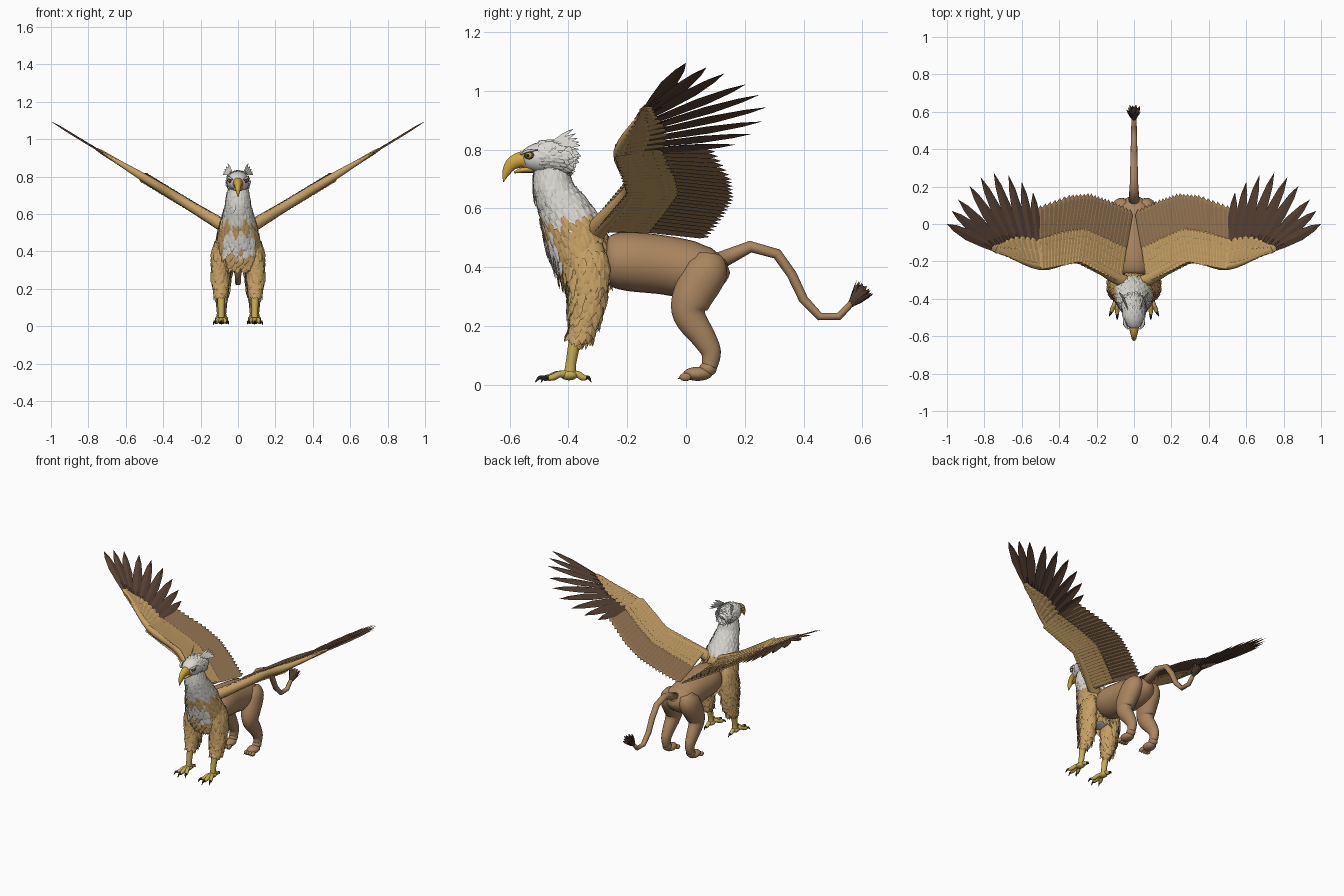
import bpy, bmesh, math, random
from mathutils import Vector as V, Matrix

random.seed(4)
cube = bpy.data.objects.get("Cube")
if cube:
    bpy.data.objects.remove(cube)


def material(name, rgb):
    m = bpy.data.materials.new(name)
    m.use_nodes = True
    m.diffuse_color = (*rgb, 1)
    m.node_tree.nodes["Principled BSDF"].inputs["Base Color"].default_value = (*rgb, 1)
    return m


FUR = material("lion brown", (.40, .235, .115))
WHITE = material("feather white", (.72, .70, .65))
TAN = material("feather tan", (.56, .35, .13))
BROWN = material("flight feather brown", (.32, .19, .09))
DARK = material("dark brown", (.10, .055, .035))
YELLOW = material("leg yellow", (.58, .42, .09))
GOLD = material("beak gold", (.66, .39, .05))
BLACK = material("claw black", (.02, .017, .016))


def finish(name, bm, mats, mirror=False, smooth=False):
    if smooth:
        bmesh.ops.recalc_face_normals(bm, faces=bm.faces)
    me = bpy.data.meshes.new(name)
    for f in bm.faces:
        f.smooth = smooth
    bm.to_mesh(me)
    bm.free()
    for m in mats:
        me.materials.append(m)
    ob = bpy.data.objects.new(name, me)
    bpy.context.collection.objects.link(ob)
    if mirror:
        ob.modifiers.new("mirror", 'MIRROR').use_mirror_merge = False


# Stations are (x, y, z, radius a, radius b), joined by a smooth curve
def sample(st, t):
    t = min(max(t, 0), 1) * (len(st) - 1)
    i = min(int(t), len(st) - 2)
    u = t - i
    a, b, c, d = (st[min(max(k, 0), len(st) - 1)] for k in range(i - 1, i + 3))
    return [.5 * (2 * q + (r - p) * u + (2 * p - 5 * q + 4 * r - s) * u * u
                  + (3 * q - p - 3 * r + s) * u ** 3) for p, q, r, s in zip(a, b, c, d)]


def ring_point(st, t, angle, ref=V((1, 0, 0))):
    s = sample(st, t)
    tan = (V(sample(st, t + .02)[:3]) - V(sample(st, t - .02)[:3])).normalized()
    u = (ref - tan * ref.dot(tan)).normalized()
    w = tan.cross(u)
    ra, rb = max(s[3], .001), max(s[4], .001)
    off = u * ra * math.cos(angle) + w * rb * math.sin(angle)
    out = (u * math.cos(angle) / ra + w * math.sin(angle) / rb).normalized()
    return V(s[:3]) + off, tan, out


def tube(name, st, mats, mirror=False, sides=20, steps=None, ref=V((1, 0, 0)), rule=None, bm=None):
    own = bm is None
    bm = bm or bmesh.new()
    steps = steps or 5 * (len(st) - 1)
    rings = [[bm.verts.new(ring_point(st, i / steps, math.tau * k / sides, ref)[0])
              for k in range(sides)] for i in range(steps + 1)]
    for a, b in zip(rings, rings[1:]):
        for k in range(sides):
            f = bm.faces.new((a[k], a[k - 1], b[k - 1], b[k]))
            if rule:
                f.material_index = rule(f.calc_center_median())
    bm.faces.new(rings[0])
    bm.faces.new(rings[-1][::-1])
    if own:
        finish(name, bm, mats, mirror, True)


def ball(name, co, r, mat, mirror=True):
    bm = bmesh.new()
    bmesh.ops.create_uvsphere(bm, u_segments=16, v_segments=10, radius=1,
                              matrix=Matrix.Translation(co) @ Matrix.Diagonal((*r, 1)))
    finish(name, bm, [mat], mirror, True)


VANE = ((0, .4), (.35, 1), (.75, .8))
LANCE = ((0, .4), (.3, .8), (.6, 1), (.85, .6))
BLUNT = ((0, .6), (.5, 1), (.92, .9))


# A feather is a folded blade: two edges, a raised quill line and a point
def feather(bm, root, d, n, length, width, index=0, shape=VANE):
    d = d.normalized()
    s = d.cross(n).normalized()
    n = s.cross(d)
    rows = [[bm.verts.new(root + d * length * t + s * width * w * k / 2 + n * width * .1 * (k == 0))
             for k in (-1, 0, 1)] for t, w in shape]
    tip = bm.verts.new(root + d * length)
    faces = [(a[k], a[k + 1], b[k + 1], b[k]) for a, b in zip(rows, rows[1:]) for k in (0, 1)]
    faces += [(rows[-1][k], rows[-1][k + 1], tip) for k in (0, 1)]
    for f in faces:
        bm.faces.new(f).material_index = index


def cover(name, st, mats, rows, count, length, width, t0=0, t1=1, rule=None, mirror=False, flare=.15):
    bm = bmesh.new()
    for i in range(rows):
        for k in range(count):
            p, tan, out = ring_point(st, t0 + (t1 - t0) * i / (rows - 1), math.tau * (k + i % 2 / 2) / count)
            side = tan.cross(out)
            d = tan + out * random.uniform(.3, 1.3) * flare + side * random.uniform(-.2, .2)
            p = p + out * .003
            feather(bm, p, d, out + side * .15, length * random.uniform(.8, 1.2), width,
                    rule(p + tan * length * .6) if rule else 0)
    finish(name, bm, mats, mirror)


# Lion half: trunk, hind legs, paws
tube("lion_body", [(0, -.275, .42, .03, .03), (0, -.262, .42, .085, .082), (0, -.2, .42, .105, .1),
                   (0, -.08, .408, .1, .1), (0, .03, .39, .1, .096), (0, .1, .397, .09, .07),
                   (0, .14, .41, .03, .03)], [FUR], sides=28)
tube("hind_leg", [(.055, .075, .44, .035, .045), (.068, .068, .39, .058, .074), (.08, .02, .295, .055, .068),
                  (.085, .012, .235, .045, .055), (.088, .06, .16, .035, .042),
                  (.088, .085, .11, .029, .034), (.088, .08, .06, .024, .026)], [FUR], True)
ball("hind_heel", (.088, .075, .055), (.028, .03, .026), FUR)
ball("hind_paw", (.088, .04, .037), (.036, .05, .024), FUR)
for i in range(4):
    x = .062 + i * .0175
    ball("hind_toe", (x, -.002, .026), (.011, .02, .014), FUR)
    tube("hind_claw", [(x, -.014, .026, .005, .005), (x, -.028, .02, .001, .001)], [BLACK], True, 6, 2)

# Tail with tuft
tube("tail", [(0, .11, .42, .03, .03), (0, .22, .47, .022, .02), (0, .31, .445, .02, .018), (0, .36, .375, .019, .017),
              (0, .40, .29, .018, .016), (0, .455, .232, .016, .014), (0, .52, .232, .015, .013),
              (0, .57, .285, .012, .011)], [FUR], sides=12, steps=7)
bm = bmesh.new()
for i in range(18):
    a = i * 2.4
    spread = .45 * math.sqrt(i / 18)
    out = V((math.cos(a), math.sin(a) * .75, -math.sin(a) * .66))
    feather(bm, V((0, .56, .272)) + out * .008, V((0, .66, .75)) + out * spread, out, .085, .024)
finish("tail_tuft", bm, [DARK])

# Neck and chest, feathered, white above and tan below with a pale breast band
CHEST = [(0, -.46, .76, .04, .045), (0, -.458, .72, .054, .056), (0, -.45, .67, .06, .062), (0, -.42, .6, .08, .083),
         (0, -.385, .52, .103, .1), (0, -.362, .45, .112, .09), (0, -.345, .38, .105, .075), (0, -.335, .32, .06, .04)]


def plumage(p):
    z = p.z + random.uniform(-.02, .02)
    breast = p.y < -.395 and abs(p.x) < .085 and .385 < z < .475
    return 0 if breast or z > .53 + .15 * (p.y + .45) else 1


tube("chest", CHEST, [WHITE, TAN], rule=plumage, sides=28)
cover("chest_feathers", CHEST, [WHITE, TAN], 20, 22, .06, .032, .06, .93, plumage)

# Front legs: feathered thigh, bare shin, taloned foot
LEG = [(.075, -.335, .48, .03, .05), (.085, -.335, .42, .045, .066), (.09, -.337, .34, .046, .06),
       (.09, -.342, .26, .042, .05), (.09, -.352, .2, .028, .034), (.09, -.36, .18, .02, .02)]
tube("front_thigh", LEG, [TAN], True)
cover("front_thigh_feathers", LEG, [TAN], 13, 14, .058, .03, .12, .92, mirror=True, flare=.12)
tube("front_shin", [(.09, -.365, .22, .024, .024), (.09, -.378, .15, .021, .021), (.09, -.392, .07, .017, .018),
                    (.09, -.395, .03, .02, .022)], [YELLOW], True, 12)
ball("front_foot", (.09, -.398, .033), (.024, .03, .018), YELLOW)
for dx, dy in ((-.032, -.075), (0, -.09), (.032, -.075), (0, .055)):
    def at(k, z, r):
        return (.09 + dx * k, -.395 + dy * k, z, r, r)
    ref = V((-dy, dx, 0)).normalized()
    tube("front_toe", [at(0, .033, .014), at(.45, .036, .012), at(.75, .026, .012), at(1, .022, .009)],
         [YELLOW], True, 10, ref=ref)
    tube("front_talon", [at(.95, .024, .008), at(1.15, .024, .006), at(1.32, .008, .001)], [BLACK], True, 8, ref=ref)

# Head, beak, eyes, brows and crest
HEAD = [(0, -.556, .765, .018, .022), (0, -.54, .768, .04, .038), (0, -.5, .772, .056, .053),
        (0, -.45, .772, .06, .055), (0, -.412, .765, .045, .044), (0, -.397, .76, .015, .015)]
tube("head", HEAD, [WHITE], sides=24)
cover("head_feathers", HEAD, [WHITE], 8, 16, .034, .022, .4, .9, flare=.12)
tube("upper_beak", [(0, -.525, .762, .032, .034), (0, -.56, .766, .025, .028), (0, -.592, .752, .018, .023),
                    (0, -.612, .722, .011, .014), (0, -.621, .69, .001, .001)], [GOLD], sides=14)
tube("lower_beak", [(0, -.52, .735, .026, .014), (0, -.56, .73, .018, .009), (0, -.585, .722, .004, .003)],
     [GOLD], sides=12)
ball("eye_socket", (.043, -.532, .78), (.01, .02, .013), DARK)
ball("eye", (.047, -.534, .78), (.01, .011, .01), GOLD)
ball("pupil", (.053, -.537, .78), (.005, .006, .006), BLACK)
tube("brow", [(.03, -.562, .784, .004, .003), (.048, -.54, .795, .008, .005), (.055, -.505, .8, .004, .003)],
     [WHITE], True, 8)
bm = bmesh.new()
for k in range(5):
    feather(bm, V((.03 + .004 * k, -.47 + .012 * k, .815)), V((.025 + .006 * k, .085, .055 - .014 * k)),
            V((.8, -.2, .5)), .105 - .008 * k, .016, 0, LANCE)
finish("crest_feathers", bm, [WHITE], True)

# Wings: one sloping plane carries the bone and every feather
SLOPE = .605
N = V((-SLOPE, 0, 1)).normalized()


def wing(x, y):
    return V((x, y, .545 + SLOPE * (x - .09)))


def along(pts, t):
    t = min(max(t, 0), 1) * (len(pts) - 1)
    i = min(int(t), len(pts) - 2)
    return pts[i].lerp(pts[i + 1], t - i)


ARM = [wing(.09, -.29), wing(.30, -.185), wing(.50, -.225)]
HAND = [ARM[2], wing(.72, -.145)]
TRAIL = [wing(*p) for p in ((.02, .08), (.13, .13), (.235, .165), (.35, .155), (.5, .1))]
FAN = [wing(*p) for p in ((.54, .17), (.6, .225), (.67, .26), (.75, .275), (.82, .25),
                          (.88, .205), (.94, .13), (.975, .07), (1, 0))]
tube("wing_arm", [(*p, r, r) for p, r in zip([wing(.04, -.31)] + ARM + HAND[1:], (.035, .034, .026, .022, .007))],
     [TAN], True, 12, ref=V((0, 1, 0)))


def flight(bm, root, tip, n, width, shape, index=0):
    d = tip - root
    feather(bm, root, d, n + d.normalized().cross(n) * .14, d.length, width, index, shape)


bm = bmesh.new()
for i in range(24):
    flight(bm, along(ARM, i / 23), along(TRAIL, i / 23), N, .046, BLUNT)
finish("wing_secondary_feathers", bm, [BROWN], True)

bm = bmesh.new()
for i, tip in enumerate(FAN):
    flight(bm, along(HAND, i / 8) - N * .004, tip, N, .06, LANCE)
finish("wing_primary_feathers", bm, [DARK], True)

bm = bmesh.new()
for side in (1, -1):
    for row in range(4):
        lift = N * side * (.026 - .005 * row)
        for i in range(26):
            a, b = along(ARM, i / 25), along(TRAIL, i / 25)
            root = a.lerp(b, -.05 + .1 * row)
            flight(bm, root + lift, a.lerp(b, .16 + .1 * row) + lift * .6, N * side, .036, BLUNT)
    for row in range(2):
        for i in range(11):
            a, b = along(HAND, i / 10), along(FAN, i / 10)
            lift = N * side * (.016 - .005 * row) * (1 - .05 * i)
            reach = (.2 + .16 * row) * (1 - .06 * i)
            flight(bm, a.lerp(b, -.03) + lift, a.lerp(b, reach) + lift * .7, N * side, .036, BLUNT)
finish("wing_covert_feathers", bm, [TAN], True)
